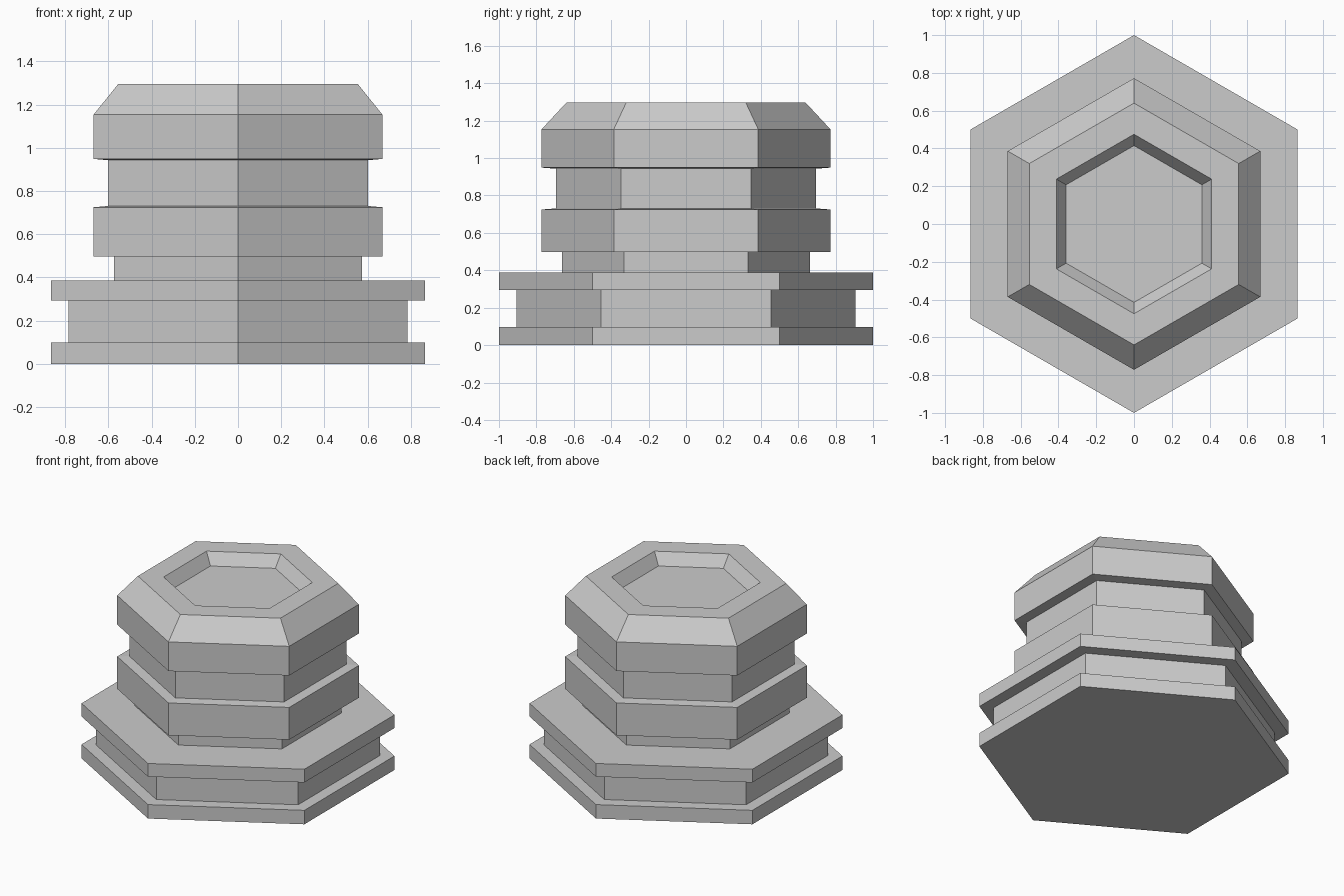
import bpy, bmesh
from math import cos, sin, pi

if "Cube" in bpy.data.objects:
    bpy.data.objects.remove(bpy.data.objects["Cube"])

SIDES = 6

# Stepped profile from the underside up to the recessed top: (corner radius, height)
PROFILE = [
    (1.0, 0.0), (1.0, 0.098),            # foot slab
    (0.907, 0.098), (0.907, 0.294),      # base groove
    (1.0, 0.294), (1.0, 0.387),          # upper slab
    (0.662, 0.387), (0.662, 0.498),      # neck
    (0.772, 0.498), (0.772, 0.725),      # lower collar
    (0.695, 0.731), (0.695, 0.943),      # waist
    (0.772, 0.949), (0.772, 1.154),      # cap
    (0.64, 1.296),                       # cap bevel
    (0.475, 1.296), (0.415, 1.217),      # recess rim and floor
]


def revolve(name, profile, sides):
    """Closed flat-sided solid with corners on the y axis."""
    bm = bmesh.new()
    rings = []
    for r, z in profile:
        angles = [pi / 2 + 2 * pi * i / sides for i in range(sides)]
        rings.append([bm.verts.new((r * cos(a), r * sin(a), z)) for a in angles])
    for low, high in zip(rings, rings[1:]):
        for i in range(sides):
            j = (i + 1) % sides
            bm.faces.new((low[i], low[j], high[j], high[i]))
    bm.faces.new(rings[0][::-1])
    bm.faces.new(rings[-1])
    bmesh.ops.recalc_face_normals(bm, faces=bm.faces)
    mesh = bpy.data.meshes.new(name)
    bm.to_mesh(mesh)
    bm.free()
    obj = bpy.data.objects.new(name, mesh)
    bpy.context.collection.objects.link(obj)
    return obj


revolve("hexagonal_pedestal", PROFILE, SIDES)
